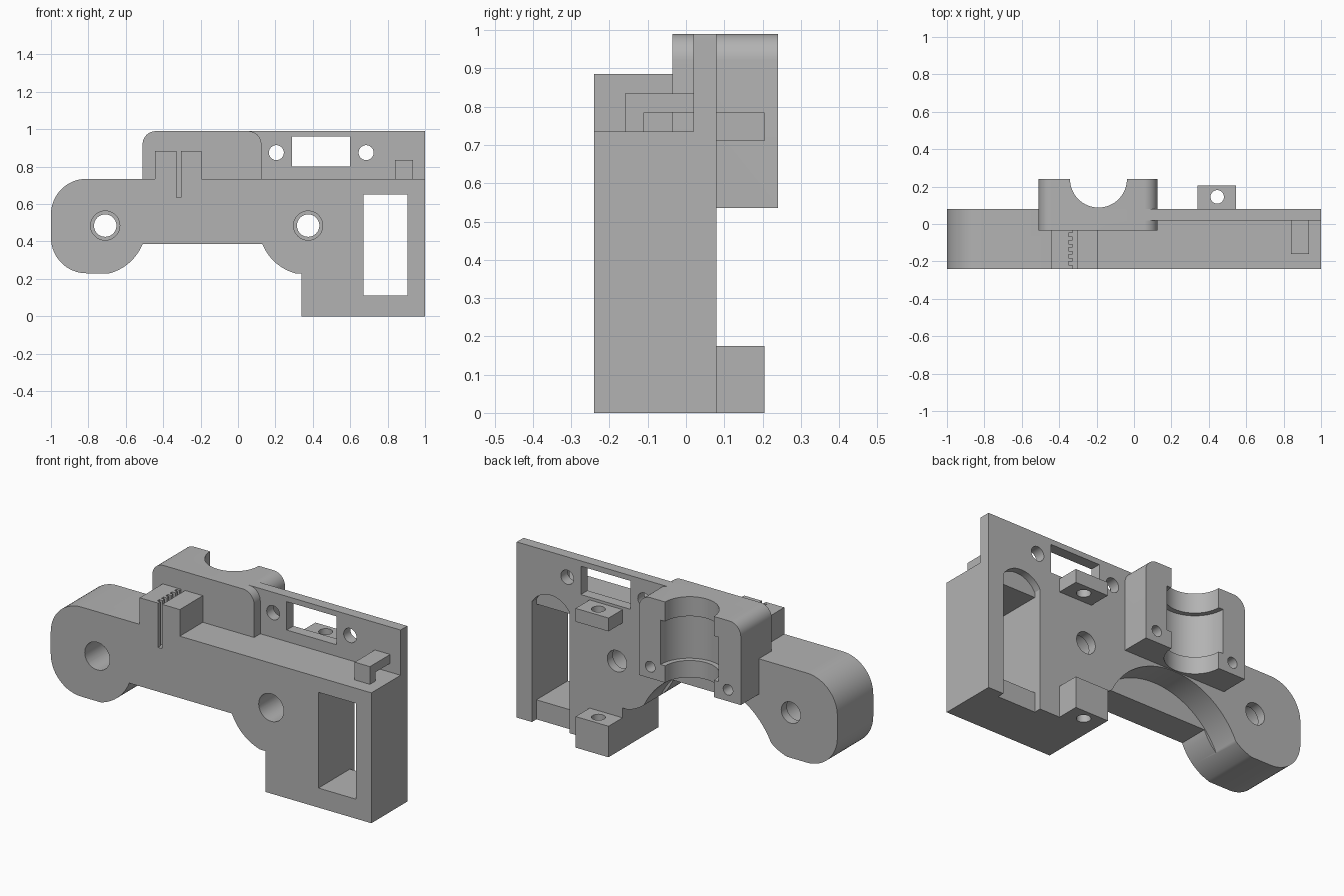
import bpy, bmesh
from math import cos, sin, radians, pi
from mathutils import Matrix

cube = bpy.data.objects.get("Cube")
if cube:
    bpy.data.objects.remove(cube, do_unlink=True)

grey = bpy.data.materials.new("plain grey")
grey.use_nodes = True
GREY = (0.45, 0.45, 0.45, 1)
grey.diffuse_color = GREY
grey.node_tree.nodes["Principled BSDF"].inputs["Base Color"].default_value = GREY


def make(name, bm):
    bmesh.ops.recalc_face_normals(bm, faces=bm.faces)
    mesh = bpy.data.meshes.new(name)
    bm.to_mesh(mesh)
    bm.free()
    mesh.materials.append(grey)
    ob = bpy.data.objects.new(name, mesh)
    bpy.context.collection.objects.link(ob)
    return ob


def arc(cx, cz, r, a, b, n=16):
    angles = [radians(a + (b - a) * i / n) for i in range(n + 1)]
    return [(cx + r * cos(t), cz + r * sin(t)) for t in angles]


def extrude(name, outline, y0, y1):
    """Front outline (x, z) pushed from y0 to y1."""
    bm = bmesh.new()
    face = bm.faces.new([bm.verts.new((x, y0, z)) for x, z in outline])
    new = bmesh.ops.extrude_face_region(bm, geom=[face])["geom"]
    verts = [v for v in new if isinstance(v, bmesh.types.BMVert)]
    bmesh.ops.translate(bm, verts=verts, vec=(0, y1 - y0, 0))
    return make(name, bm)


def box(name, x0, x1, y0, y1, z0, z1):
    return extrude(name, [(x0, z0), (x1, z0), (x1, z1), (x0, z1)], y0, y1)


def rod(name, axis, a, b, r, lo, hi, n=40):
    """Cylinder along y at (x=a, z=b), or along z at (x=a, y=b)."""
    bm = bmesh.new()
    bmesh.ops.create_cone(bm, cap_ends=True, segments=n, radius1=r, radius2=r, depth=hi - lo)
    mid = (lo + hi) / 2
    if axis == "Y":
        bm.transform(Matrix.Translation((a, mid, b)) @ Matrix.Rotation(pi / 2, 4, "X"))
    else:
        bm.transform(Matrix.Translation((a, b, mid)))
    return make(name, bm)


def combine(target, other, operation):
    mod = target.modifiers.new(operation.lower(), "BOOLEAN")
    mod.operation, mod.solver, mod.object = operation, "EXACT", other
    bpy.context.view_layer.objects.active = target
    bpy.ops.object.modifier_apply(modifier=mod.name)
    bpy.data.objects.remove(other, do_unlink=True)


def add(other):
    combine(body, other, "UNION")


def cut(other):
    combine(body, other, "DIFFERENCE")


# Main body with rounded lobes
BACK, FRONT, DECK = 0.08, -0.24, 0.735
outline = ([(1, 0), (1, DECK)]
           + arc(-0.81, 0.545, 0.19, 90, 180) + arc(-0.81, 0.42, 0.19, 180, 270)
           + arc(-0.755, 0.485, 0.264, -75, -22) + arc(0.375, 0.485, 0.264, 202, 255)
           + [(0.34, 0.23), (0.34, 0)])
body = extrude("bracket_body", outline, FRONT, BACK)

# Arched relief under the back half
cut(rod("relief_cutter", "Y", -0.19, 0.095, 0.438, -0.07, 0.2, 96))

# Upright back plate
add(box("back_plate", 0, 1, 0.02, BACK, 0.7, 0.99))

# Clamp block with rounded top corners
add(extrude("clamp_front", [(-0.51, 0.7), (0.125, 0.7)] + arc(0.055, 0.92, 0.07, 0, 90, 10)
            + arc(-0.44, 0.92, 0.07, 90, 180, 10), -0.035, 0.06))
add(extrude("clamp_block", [(-0.51, 0.535), (0.125, 0.535)] + arc(0.055, 0.92, 0.07, 0, 90, 10)
            + arc(-0.44, 0.92, 0.07, 90, 180, 10), 0.04, 0.24))

# Vertical bearing seat, wider in the middle
cut(rod("seat_cutter", "Z", -0.19, 0.24, 0.152, 0.4, 1.1, 64))
cut(rod("seat_groove_cutter", "Z", -0.19, 0.24, 0.18, 0.63, 0.88, 64))
for x in (-0.43, 0.055):
    cut(rod("clamp_screw_cutter", "Y", x, 0.6, 0.03, 0.1, 0.3))

# Belt grip blocks, slot and teeth
add(box("belt_grip", -0.445, -0.195, FRONT, -0.02, 0.7, 0.885))
cut(box("belt_gap_cutter", -0.33, -0.305, -0.3, -0.035, 0.635, 1))
for i in range(5):
    y = -0.22 + i * 0.038
    cut(box("belt_tooth_cutter", -0.35, -0.32, y, y + 0.019, 0.635, 1))

# Hooked clip on the deck
add(box("clip_post", 0.84, 0.935, -0.16, -0.11, 0.7, 0.835))
add(box("clip_bridge", 0.84, 0.935, -0.14, 0.04, 0.785, 0.835))

# Rear tabs with vertical screw holes
for z0, z1 in ((0.71, 0.785), (0, 0.175)):
    add(box("rear_tab", 0.34, 0.545, 0.05, 0.205, z0, z1))
    cut(rod("tab_hole_cutter", "Z", 0.445, 0.145, 0.036, z0 - 0.05, z1 + 0.05))

# Stepped through holes in the lobes
for x in (-0.71, 0.375):
    cut(rod("hole_cutter", "Y", x, 0.485, 0.06, -0.4, 0.3))
    cut(rod("counterbore_cutter", "Y", x, 0.485, 0.078, -0.4, 0.03))

# Openings in the back plate
for x in (0.205, 0.685):
    cut(rod("plate_hole_cutter", "Y", x, 0.875, 0.04, -0.02, 0.2))
cut(box("plate_window_cutter", 0.29, 0.6, -0.02, 0.2, 0.8, 0.96))

# Tall window with an arched shallow recess behind it
cut(box("tall_window_cutter", 0.67, 0.905, -0.4, 0.3, 0.11, 0.65))
cut(extrude("arch_recess_cutter", [(0.67, -0.05), (0.905, -0.05)]
            + arc(0.7875, 0.61, 0.136, 30, 150), 0.04, 0.2))

bpy.ops.object.select_all(action="DESELECT")
body.select_set(True)
bpy.context.view_layer.objects.active = body
bpy.ops.object.shade_smooth_by_angle(angle=radians(30))
